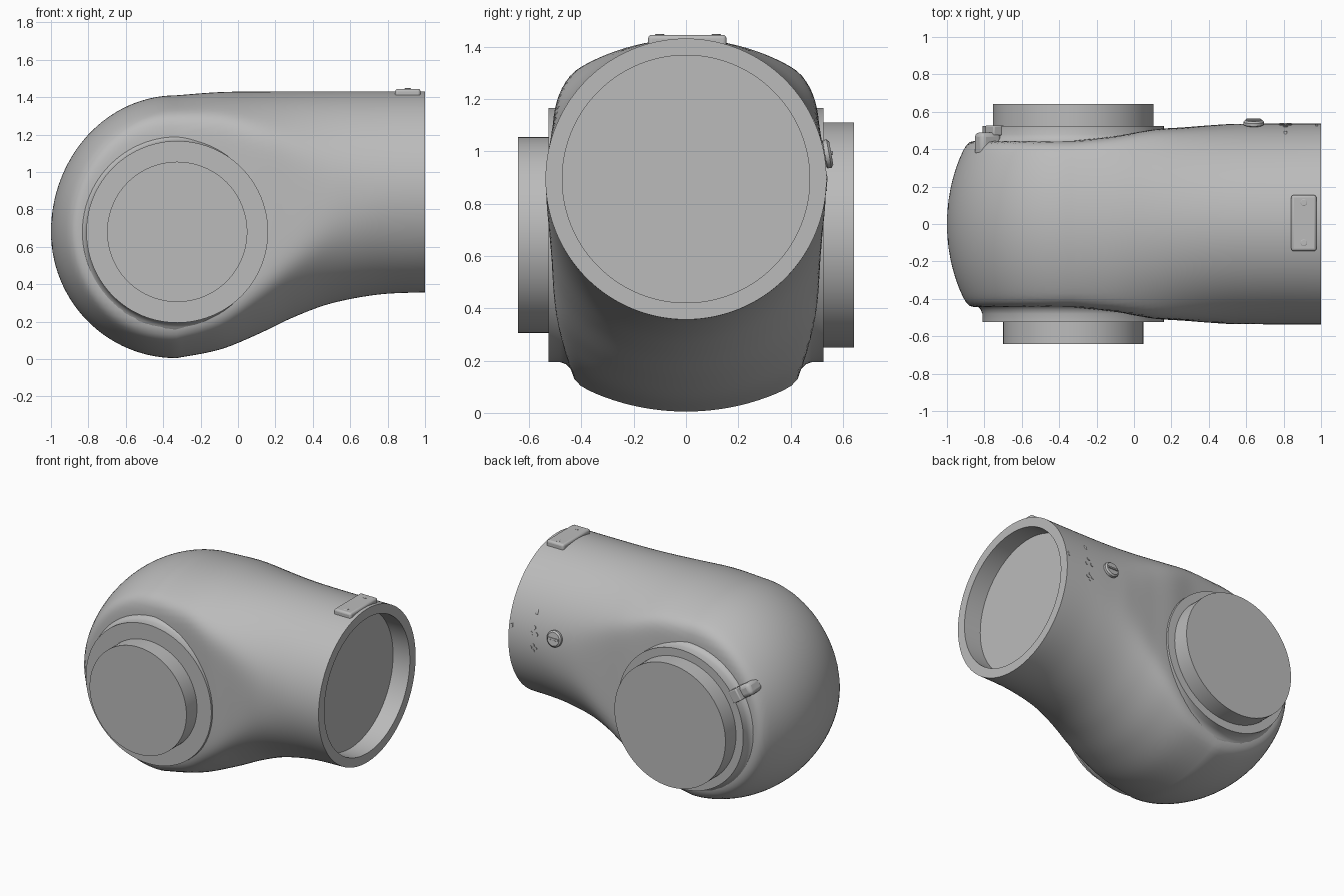
import bpy, bmesh
from math import sin, cos, pi, sqrt, radians
from mathutils import Matrix, Vector

cube = bpy.data.objects.get("Cube")
if cube:
    bpy.data.objects.remove(cube, do_unlink=True)

GREY = (0.5, 0.5, 0.5, 1)
metal = bpy.data.materials.new("grey_metal")
metal.use_nodes = True
metal.diffuse_color = GREY
metal.node_tree.nodes["Principled BSDF"].inputs["Base Color"].default_value = GREY

PIVOT_X, PIVOT_Z = -0.325, 0.68
END_Z, END_R = 0.894, 0.537


def finish(name, bm, angle=30):
    bmesh.ops.recalc_face_normals(bm, faces=bm.faces)
    mesh = bpy.data.meshes.new(name)
    bm.to_mesh(mesh)
    bm.free()
    mesh.materials.append(metal)
    ob = bpy.data.objects.new(name, mesh)
    bpy.context.collection.objects.link(ob)
    bpy.ops.object.select_all(action='DESELECT')
    ob.select_set(True)
    bpy.context.view_layer.objects.active = ob
    bpy.ops.object.shade_smooth_by_angle(angle=radians(angle))
    return ob


def loft(bm, rings):
    loops = [[bm.verts.new(p) for p in ring] for ring in rings]
    n = len(loops[0])
    for a, b in zip(loops, loops[1:]):
        for i in range(n):
            j = (i + 1) % n
            bm.faces.new((a[i], a[j], b[j], b[i]))
    bm.faces.new(loops[0])
    bm.faces.new(loops[-1])


def turned(name, profile, place, n=96):
    """Closed round part: (radius, height) profile spun about local z."""
    bm = bmesh.new()
    loft(bm, [[place @ Vector((r * cos(2 * pi * i / n), r * sin(2 * pi * i / n), h))
               for i in range(n)] for r, h in profile])
    return finish(name, bm)


def block(name, size, place, bevel):
    bm = bmesh.new()
    bmesh.ops.create_cube(bm, size=1, matrix=place @ Matrix.Diagonal((*size, 1)))
    ob = finish(name, bm)
    mod = ob.modifiers.new("rounding", 'BEVEL')
    mod.width, mod.segments = bevel, 3
    return ob


# Main body: ellipses along x, softly clipped by the flat cheeks
def section(x, top, bottom, a, w, n=128):
    h, zc = (top - bottom) / 2, (top + bottom) / 2
    ring = []
    for i in range(n):
        t = 2 * pi * i / n
        r = 1 / sqrt((sin(t) / a) ** 2 + (cos(t) / h) ** 2)
        r *= (1 + (r * abs(sin(t)) / w) ** 24) ** (-1 / 24)
        ring.append((x, r * sin(t), zc + r * cos(t)))
    return ring


# x, top, bottom, ellipse half width, cheek half width
STATIONS = [
    (-0.33, 1.41, 0.005, 0.80, 0.445),
    (-0.10, 1.427, 0.05, 0.76, 0.47),
    (0.10, 1.43, 0.13, 0.68, 0.505),
    (0.30, 1.431, 0.225, 0.60, 0.52),
    (0.50, 1.431, 0.298, 0.555, 0.545),
    (0.75, 1.431, 0.345, 0.538, 0.60),
    (1.00, 1.431, 0.357, END_R, 0.80),
]


def smooth_between(p0, p1, p2, p3, t):
    return [0.5 * (2 * b + (c - a) * t + (2 * a - 5 * b + 4 * c - d) * t * t
                   + (3 * b - a - 3 * c + d) * t ** 3)
            for a, b, c, d in zip(p0, p1, p2, p3)]


rings = []
for k in range(28):
    f = max(k / 28 * pi / 2, 0.01)
    rings.append(section(-0.33 - 0.67 * cos(f), 0.68 + 0.73 * sin(f),
                         0.68 - 0.675 * sin(f), 0.80 * sin(f), 0.445))
for k in range(len(STATIONS) - 1):
    pts = [STATIONS[min(max(k + d, 0), len(STATIONS) - 1)] for d in (-1, 0, 1, 2)]
    rings += [section(*smooth_between(*pts, s / 6)) for s in range(6)]
rings.append(section(*STATIONS[-1]))
# Socket recessed into the open end
for x in (1.0, 0.87):
    rings.append(section(x, END_Z + 0.473, END_Z - 0.473, 0.473, 2))
bm = bmesh.new()
loft(bm, rings)
finish("elbow_body", bm)

# Side bosses with a filleted foot, and the round plugs on them
for side, label, plug_r in ((-1, "front", 0.375), (1, "back", 0.43)):
    place = Matrix.Translation((PIVOT_X, 0, PIVOT_Z)) @ Matrix.Rotation(-side * pi / 2, 4, 'X')
    foot = [(0.545, 0.41), (0.53, 0.432), (0.51, 0.442), (0.495, 0.457), (0.486, 0.48)]
    turned(label + "_boss", [(0.545, 0.3)] + foot + [(0.486, 0.525)], place)
    turned(label + "_plug", [(plug_r, 0.4), (plug_r, 0.642)], place)

# Cover plate on top with two screws
block("cover_plate", (0.135, 0.30, 0.06), Matrix.Translation((0.908, 0.005, 1.415)), 0.014)
for y in (-0.1, 0.115):
    place = Matrix.Translation((0.908, y, 1.44))
    turned("plate_screw", [(0.018, 0), (0.018, 0.006), (0.015, 0.008)], place, 20)


# Fittings on the back of the tube, standing off its round surface
def on_back(x, z, r=0.53):
    dz = z - END_Z
    y = sqrt(r * r - dz * dz)
    turn = Vector((0, y, dz)).to_track_quat('Z', 'X').to_matrix().to_4x4()
    return Matrix.Translation((x, y, z)) @ turn


place = on_back(0.64, 0.985, 0.52)
turned("bleed_screw", [(0.045, -0.02), (0.045, 0.015), (0.055, 0.02), (0.055, 0.035),
                       (0.045, 0.044)], place, 32)
block("bleed_screw_ridge", (0.014, 0.08, 0.01), place @ Matrix.Translation((0, 0, 0.046)), 0.003)

# Small raised marks: a pill, a cluster of three and a clover
block("pill_mark", (0.035, 0.018, 0.02), on_back(0.81, 1.11), 0.006)
for dx, dz in ((0, 0.024), (-0.02, -0.016), (0.02, -0.016)):
    turned("cluster_mark", [(0.014, -0.01), (0.014, 0.01)], on_back(0.81 + dx, 0.99 + dz), 16)
for k in range(4):
    dx, dz = 0.019 * cos(k * pi / 2), 0.019 * sin(k * pi / 2)
    turned("clover_mark", [(0.012, -0.01), (0.012, 0.01)], on_back(0.81 + dx, 0.88 + dz), 16)
block("end_mark", (0.035, 0.014, 0.02), on_back(0.978, 0.99), 0.004)

# Latch tab beside the back boss, pointing away from the pivot
out = Matrix.Translation((PIVOT_X, 0, PIVOT_Z)) @ Matrix.Rotation(radians(-147), 4, 'Y')
block("latch_tab", (0.07, 0.055, 0.085), out @ Matrix.Translation((0.50, 0.50, 0)), 0.008)
block("latch_nose", (0.13, 0.13, 0.085), out @ Matrix.Translation((0.545, 0.425, 0)), 0.025)
